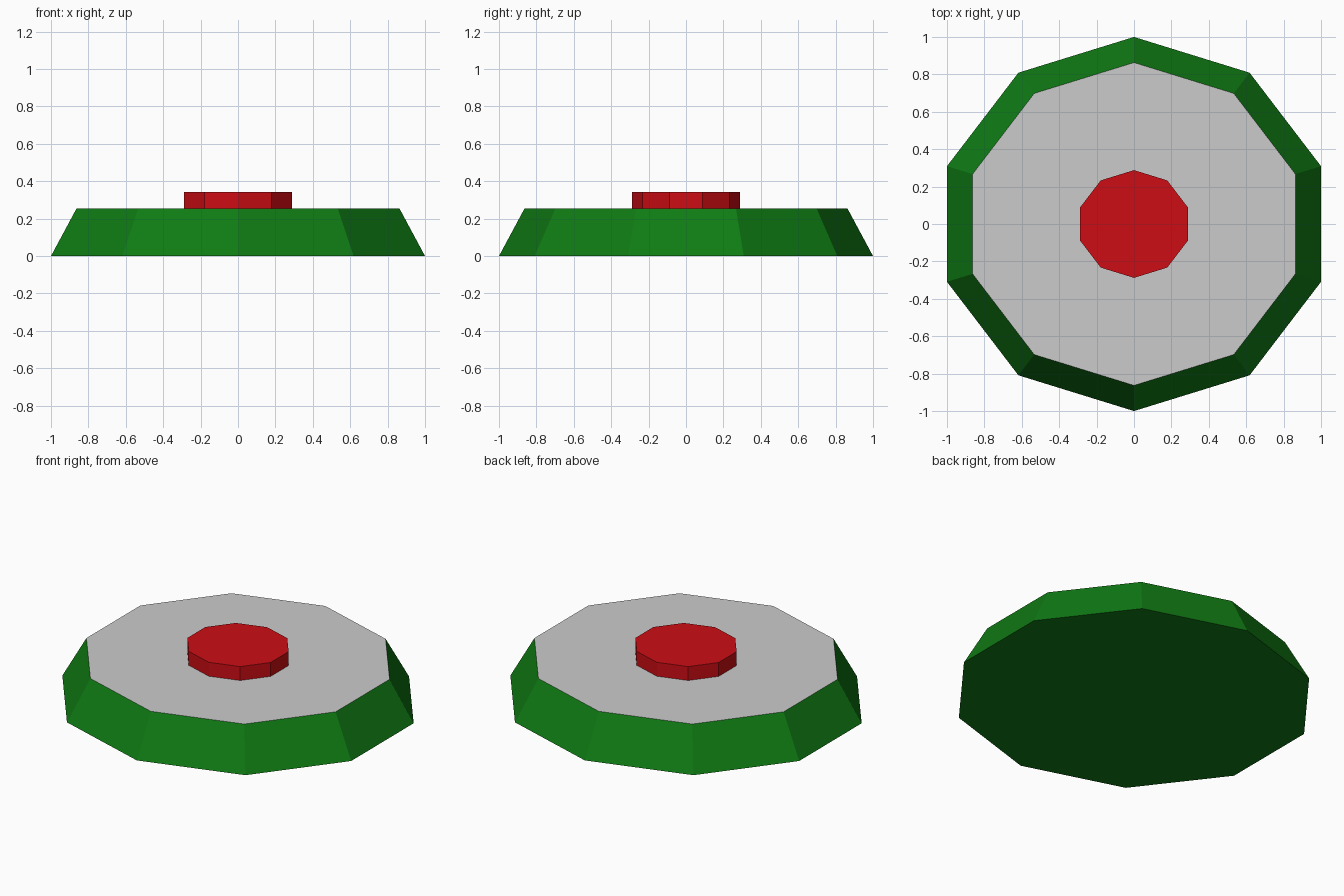
import bpy, bmesh, math

if "Cube" in bpy.data.objects:
    bpy.data.objects.remove(bpy.data.objects["Cube"])

SIDES = 10
STRETCH = 1 / math.cos(math.radians(18))  # decagon is as wide as it is deep


def ring(bm, radius, z):
    """Ten-sided ring with a corner pointing to +y."""
    verts = []
    for i in range(SIDES):
        a = math.pi / 2 + 2 * math.pi * i / SIDES
        verts.append(bm.verts.new((radius * math.cos(a) * STRETCH, radius * math.sin(a), z)))
    return verts


def part(name, rings, bottom=True, top=True, color=None):
    """Loft (radius, z) rings into a flat-shaded decagonal solid."""
    bm = bmesh.new()
    loops = [ring(bm, r, z) for r, z in rings]
    for low, high in zip(loops, loops[1:]):
        for i in range(SIDES):
            j = (i + 1) % SIDES
            bm.faces.new((low[i], low[j], high[j], high[i]))
    if bottom:
        bm.faces.new(loops[0][::-1])
    if top:
        bm.faces.new(loops[-1])
    mesh = bpy.data.meshes.new(name)
    bm.to_mesh(mesh)
    bm.free()
    if color:
        mat = bpy.data.materials.new(name + "_color")
        mat.diffuse_color = (*color, 1)
        mat.use_nodes = True
        mat.node_tree.nodes["Principled BSDF"].inputs["Base Color"].default_value = mat.diffuse_color
        mesh.materials.append(mat)
    obj = bpy.data.objects.new(name, mesh)
    bpy.context.collection.objects.link(obj)
    return obj


# Green sloped base, closed by the grey plate
part("base", [(1.0, 0), (0.863, 0.255)], top=False, color=(0.005, 0.2, 0.007))
# Grey top plate
part("top_plate", [(0.863, 0.255)], bottom=False)
# Red button in the middle
part("button", [(0.288, 0.255), (0.288, 0.342)], bottom=False, color=(0.6, 0.004, 0.007))
